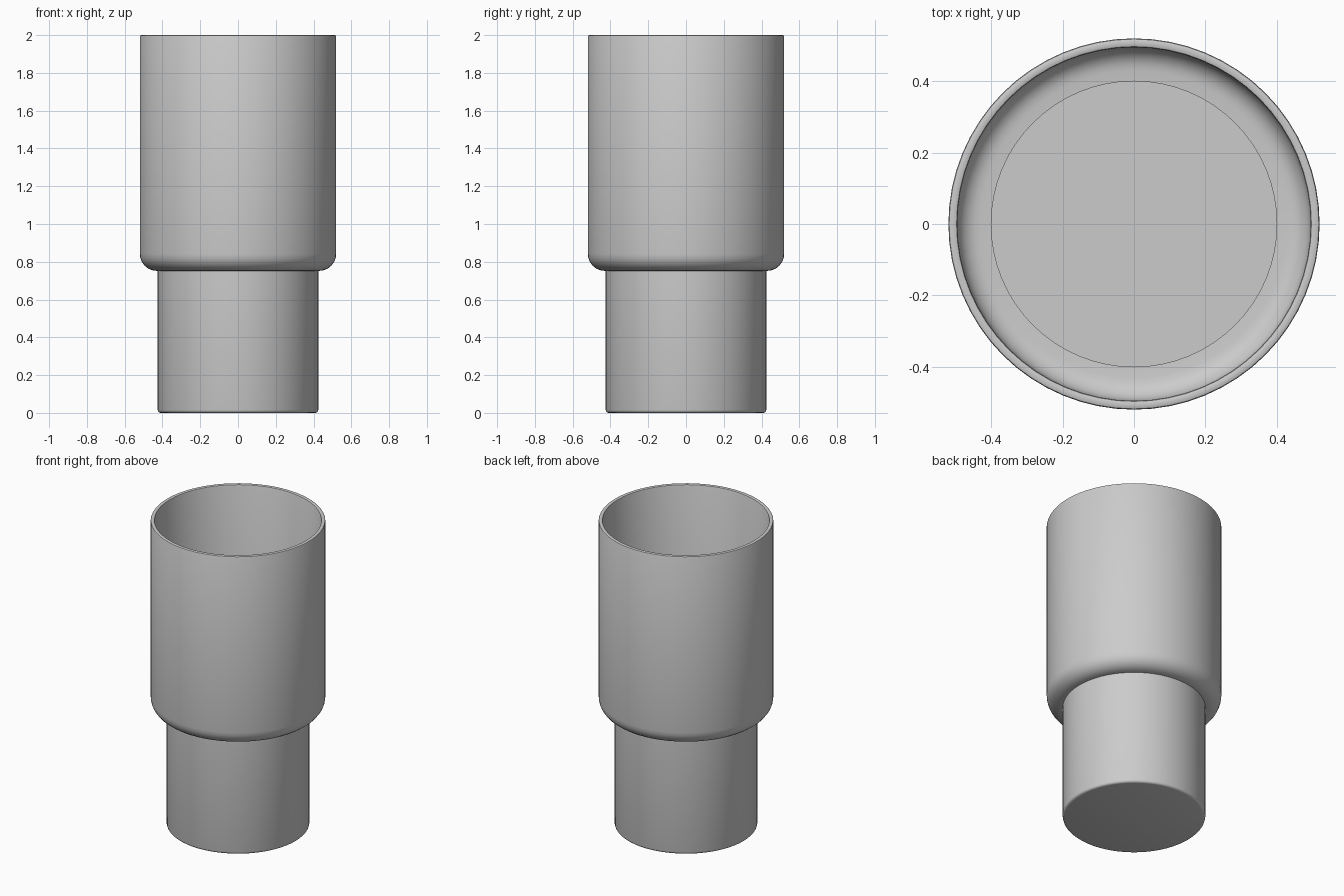
import bpy, bmesh, math

if "Cube" in bpy.data.objects:
    bpy.data.objects.remove(bpy.data.objects["Cube"])

SEGMENTS = 64


def arc(cx, cz, r, start, end, steps=6):
    """Points of a circular arc in the radius/height plane (degrees)."""
    return [(cx + r * math.cos(math.radians(start + (end - start) * i / steps)),
             cz + r * math.sin(math.radians(start + (end - start) * i / steps)))
            for i in range(steps + 1)]


# Wall profile: outside from base centre up to the rim, then back down inside
profile = [(0, 0)]
profile += arc(0.41, 0.015, 0.015, -90, 0, 3)        # base edge
profile += [(0.425, 0.752)]                          # lower sleeve
profile += arc(0.43, 0.842, 0.09, -90, 0)            # rounded shoulder
profile += arc(0.513, 1.993, 0.007, 0, 90, 2)        # rim outer edge
profile += arc(0.502, 1.993, 0.007, 90, 180, 2)      # rim inner edge
profile += arc(0.43, 0.842, 0.065, 0, -90)           # inner shoulder
profile += [(0.40, 0.775), (0.40, 0.025), (0, 0.025)]  # inner sleeve and floor

# Revolve the profile
bm = bmesh.new()
verts = [bm.verts.new((r, 0, z)) for r, z in profile]
edges = [bm.edges.new(pair) for pair in zip(verts, verts[1:])]
bmesh.ops.spin(bm, geom=verts + edges, cent=(0, 0, 0), axis=(0, 0, 1),
               angle=math.tau, steps=SEGMENTS, use_duplicate=False)
bmesh.ops.remove_doubles(bm, verts=bm.verts, dist=0.0005)
bmesh.ops.recalc_face_normals(bm, faces=bm.faces)
mesh = bpy.data.meshes.new("stepped_cup")
bm.to_mesh(mesh)
bm.free()

cup = bpy.data.objects.new("stepped_cup", mesh)
bpy.context.collection.objects.link(cup)
bpy.context.view_layer.objects.active = cup
cup.select_set(True)
bpy.ops.object.shade_smooth_by_angle(angle=math.radians(35))
